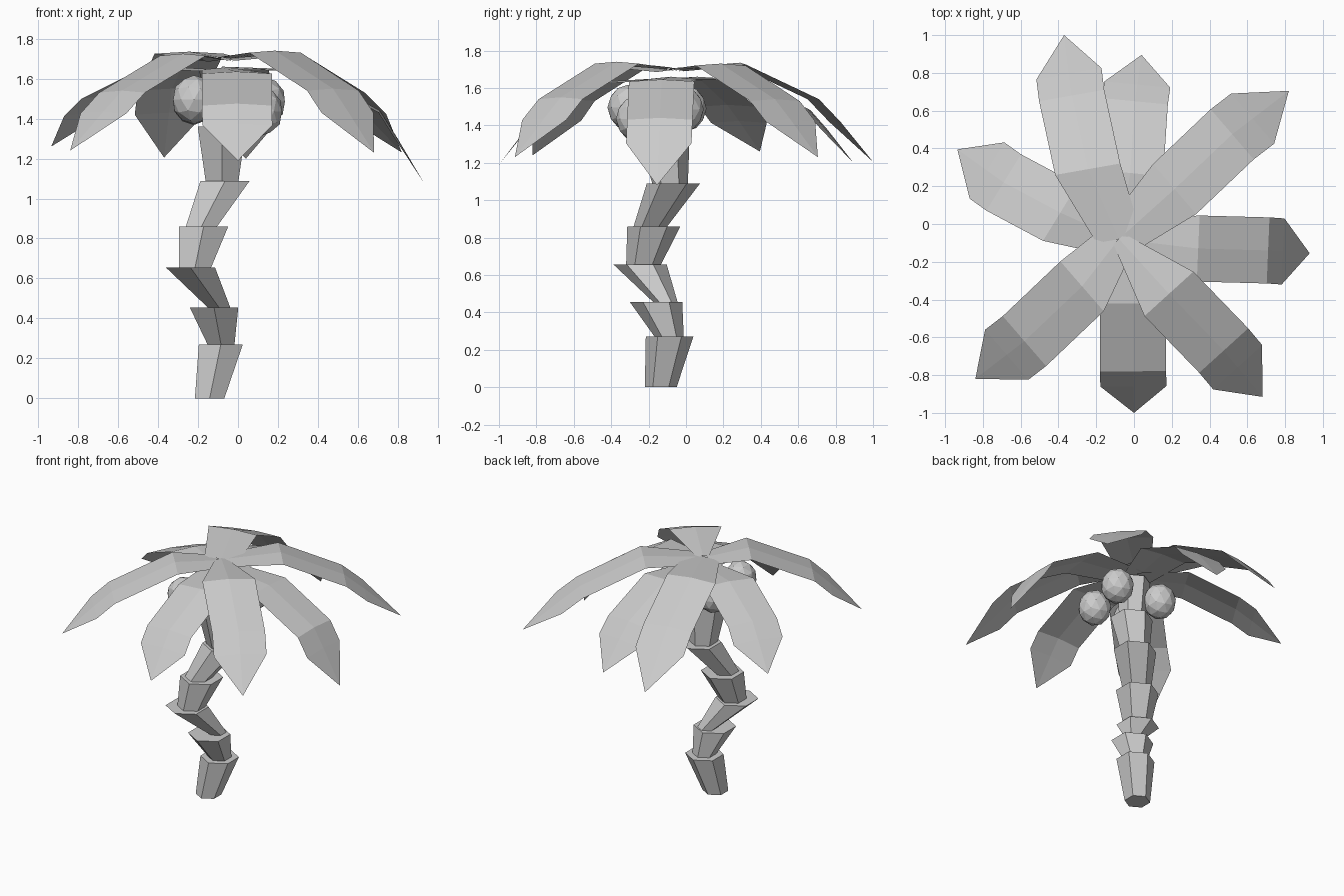
import bpy, bmesh, math
from mathutils import Vector

if "Cube" in bpy.data.objects:
    bpy.data.objects.remove(bpy.data.objects["Cube"])


def make_object(name, bm):
    me = bpy.data.meshes.new(name)
    bm.to_mesh(me)
    bm.free()
    ob = bpy.data.objects.new(name, me)
    bpy.context.collection.objects.link(ob)
    return ob


# Trunk: stacked flaring hexagonal segments, (x, y, z, radius) bottom and top
def trunk_segment(name, bottom, top):
    bm = bmesh.new()
    rings = []
    for x, y, z, r in (bottom, top):
        rings.append([bm.verts.new((x + r * math.sin(i * math.pi / 3),
                                    y - r * math.cos(i * math.pi / 3), z))
                      for i in range(6)])
    lo, hi = rings
    for i in range(6):
        j = (i + 1) % 6
        bm.faces.new((lo[i], lo[j], hi[j], hi[i]))
    bm.faces.new(lo[::-1])
    bm.faces.new(hi)
    make_object(name, bm)


segments = [
    ((-.142, -.135, 0, .085), (-.086, -.088, .27, .127)),
    ((-.085, -.09, .27, .078), (-.12, -.16, .455, .14)),
    ((-.095, -.11, .455, .065), (-.238, -.245, .655, .142)),
    ((-.215, -.227, .655, .093), (-.172, -.172, .86, .142)),
    ((-.183, -.19, .86, .09), (-.065, -.068, 1.088, .142)),
    ((-.08, -.085, 1.088, .095), (-.08, -.12, 1.36, .14)),
    ((-.08, -.11, 1.36, .09), (-.08, -.1, 1.63, .11)),
]
for n, (b, t) in enumerate(segments):
    trunk_segment(f"trunk_segment_{n + 1}", b, t)


# Coconuts: slightly tall faceted balls under the crown
for n, c in enumerate([(.115, -.265, 1.435), (.13, -.015, 1.485),
                       (-.22, .0, 1.49), (-.22, -.31, 1.495)]):
    bm = bmesh.new()
    bmesh.ops.create_icosphere(bm, subdivisions=2, radius=1)
    bmesh.ops.scale(bm, vec=(.11, .11, .122), verts=bm.verts)
    bmesh.ops.translate(bm, vec=c, verts=bm.verts)
    make_object(f"coconut_{n + 1}", bm)


# Fronds: thin creased blades with a narrow overlapping root and a pointed tip
def frond(name, root_half, root_z, shoulder, bend, tip, half=.175, ridge=.01):
    root = Vector((-.08, -.08, root_z))
    shoulder, bend, tip = Vector(shoulder), Vector(bend), Vector(tip)
    d = tip - shoulder
    side = Vector((-d.y, d.x, 0)).normalized()
    up = Vector((0, 0, ridge))
    bm = bmesh.new()
    end = bm.verts.new(tip)
    stations = ((root, root_half), (shoulder, half), (bend, half),
                (bend.lerp(tip, .36), half))
    rows = [[bm.verts.new(p) for p in (c + side * w, c + up, c - side * w)]
            for c, w in stations]
    for k in (0, 1):
        for a, b in zip(rows, rows[1:]):
            bm.faces.new((a[k], a[k + 1], b[k + 1], b[k]))
        bm.faces.new((rows[-1][k], rows[-1][k + 1], end))
    bmesh.ops.recalc_face_normals(bm, faces=bm.faces)
    bm.normal_update()
    if sum(f.normal.z for f in bm.faces) < 0:
        bmesh.ops.reverse_faces(bm, faces=bm.faces)
    make_object(name, bm)


fronds = [
    ("south", .1, 1.645, (-.005, -.42, 1.625), (-.005, -.78, 1.465), (0, -1, 1.19)),
    ("south_east", .04, 1.7, (.185, -.37, 1.73), (.475, -.67, 1.54), (.68, -.915, 1.23)),
    ("east", .1, 1.65, (.34, -.13, 1.635), (.71, -.14, 1.43), (.93, -.155, 1.08)),
    ("north_east", .1, 1.69, (.215, .185, 1.72), (.52, .475, 1.53), (.82, .705, 1.23)),
    ("north", .1, 1.64, (-.02, .27, 1.645), (.005, .65, 1.48), (.04, .895, 1.2)),
    ("north_west", .12, 1.695, (-.245, .29, 1.725), (-.33, .68, 1.54), (-.37, 1, 1.205)),
    ("west", .1, 1.635, (-.39, .06, 1.65), (-.69, .22, 1.5), (-.935, .395, 1.26)),
    ("south_west", .1, 1.685, (-.275, -.33, 1.715), (-.58, -.62, 1.53), (-.84, -.82, 1.24)),
]
for n, rh, rz, s, b, t in fronds:
    frond("frond_" + n, rh, rz, s, b, t)
